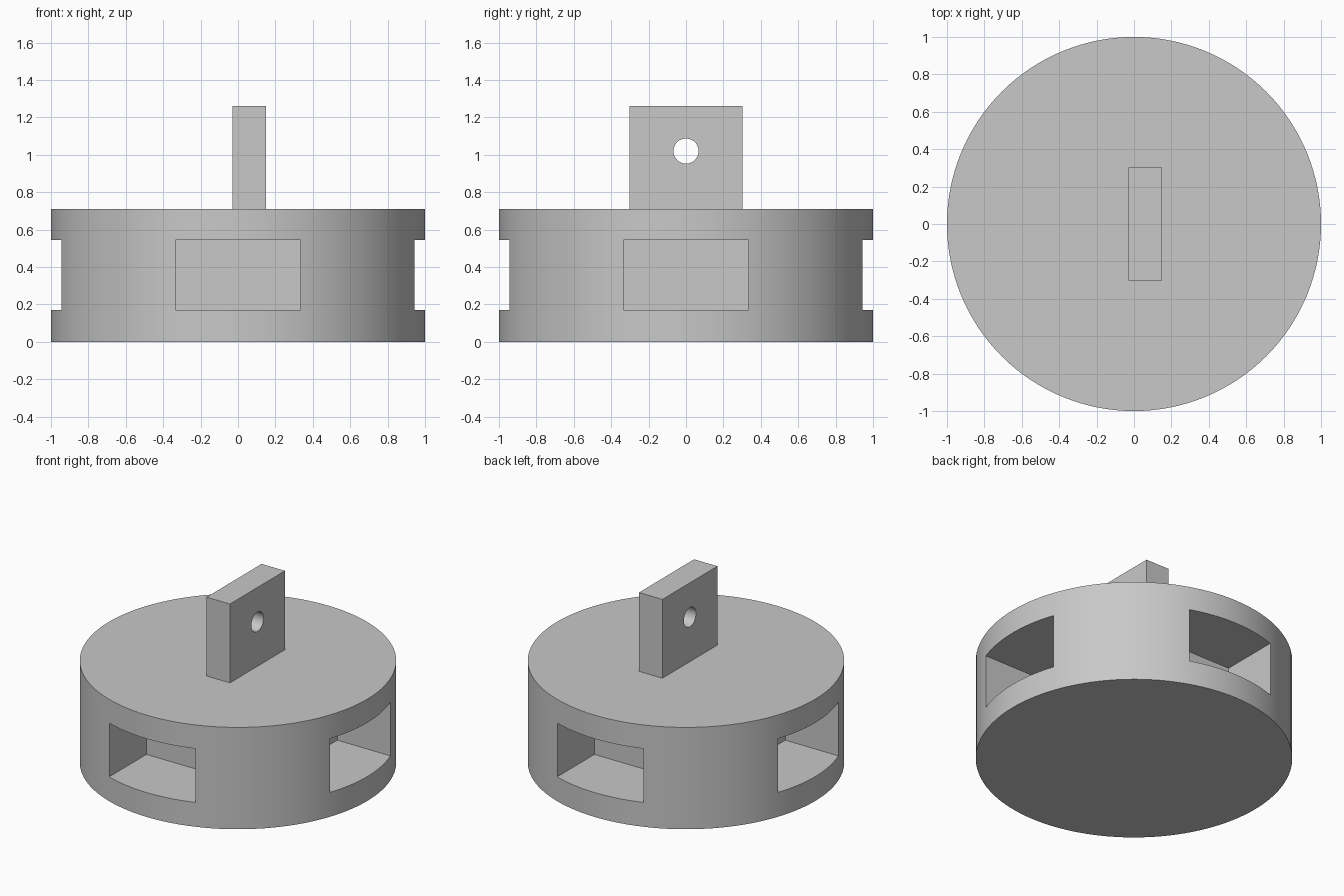
import bpy
import math

default = bpy.data.objects.get("Cube")
if default:
    bpy.data.objects.remove(default, do_unlink=True)

# Single grey material
grey = bpy.data.materials.new("plain grey")
grey.use_nodes = True
colour = (0.58, 0.58, 0.58, 1)
grey.diffuse_color = colour
grey.node_tree.nodes["Principled BSDF"].inputs["Base Color"].default_value = colour


def finish(name):
    ob = bpy.context.object
    ob.name = name
    bpy.ops.object.transform_apply(location=False, rotation=True, scale=True)
    ob.data.materials.append(grey)
    return ob


def box(name, low, high, turn=0.0):
    """Box between two corners, swung about the z axis."""
    mid = [(a + b) / 2 for a, b in zip(low, high)]
    c, s = math.cos(turn), math.sin(turn)
    spot = (c * mid[0] - s * mid[1], s * mid[0] + c * mid[1], mid[2])
    bpy.ops.mesh.primitive_cube_add(size=1, location=spot, rotation=(0, 0, turn))
    bpy.context.object.scale = [b - a for a, b in zip(low, high)]
    return finish(name)


def cylinder(name, radius, depth, spot, sides, rotation=(0, 0, 0)):
    bpy.ops.mesh.primitive_cylinder_add(vertices=sides, radius=radius, depth=depth,
                                        location=spot, rotation=rotation)
    return finish(name)


def cut(target, cutter):
    cutter.hide_render = True
    mod = target.modifiers.new("cut", "BOOLEAN")
    mod.operation = "DIFFERENCE"
    mod.solver = "EXACT"
    mod.object = cutter
    bpy.ops.object.select_all(action="DESELECT")
    target.select_set(True)
    bpy.context.view_layer.objects.active = target
    bpy.ops.object.modifier_apply(modifier=mod.name)
    bpy.data.objects.remove(cutter, do_unlink=True)


def smooth(ob):
    bpy.ops.object.select_all(action="DESELECT")
    ob.select_set(True)
    bpy.context.view_layer.objects.active = ob
    bpy.ops.object.shade_smooth_by_angle(angle=math.radians(30))


# Round body with four blind rectangular pockets
height = 0.71
body = cylinder("round_body", 1, height, (0, 0, height / 2), 128)
for i in range(4):
    pocket = box("pocket_cutter", (0.533, -0.333, 0.17), (1.2, 0.333, 0.545), i * math.pi / 2)
    cut(body, pocket)
smooth(body)

# Upright lug with a cross hole, set slightly off centre
lug = box("mounting_lug", (-0.03, -0.303, height), (0.15, 0.303, 1.26))
hole = cylinder("hole_cutter", 0.067, 1, (0.06, 0, 1.02), 48, (0, math.pi / 2, 0))
cut(lug, hole)
smooth(lug)
